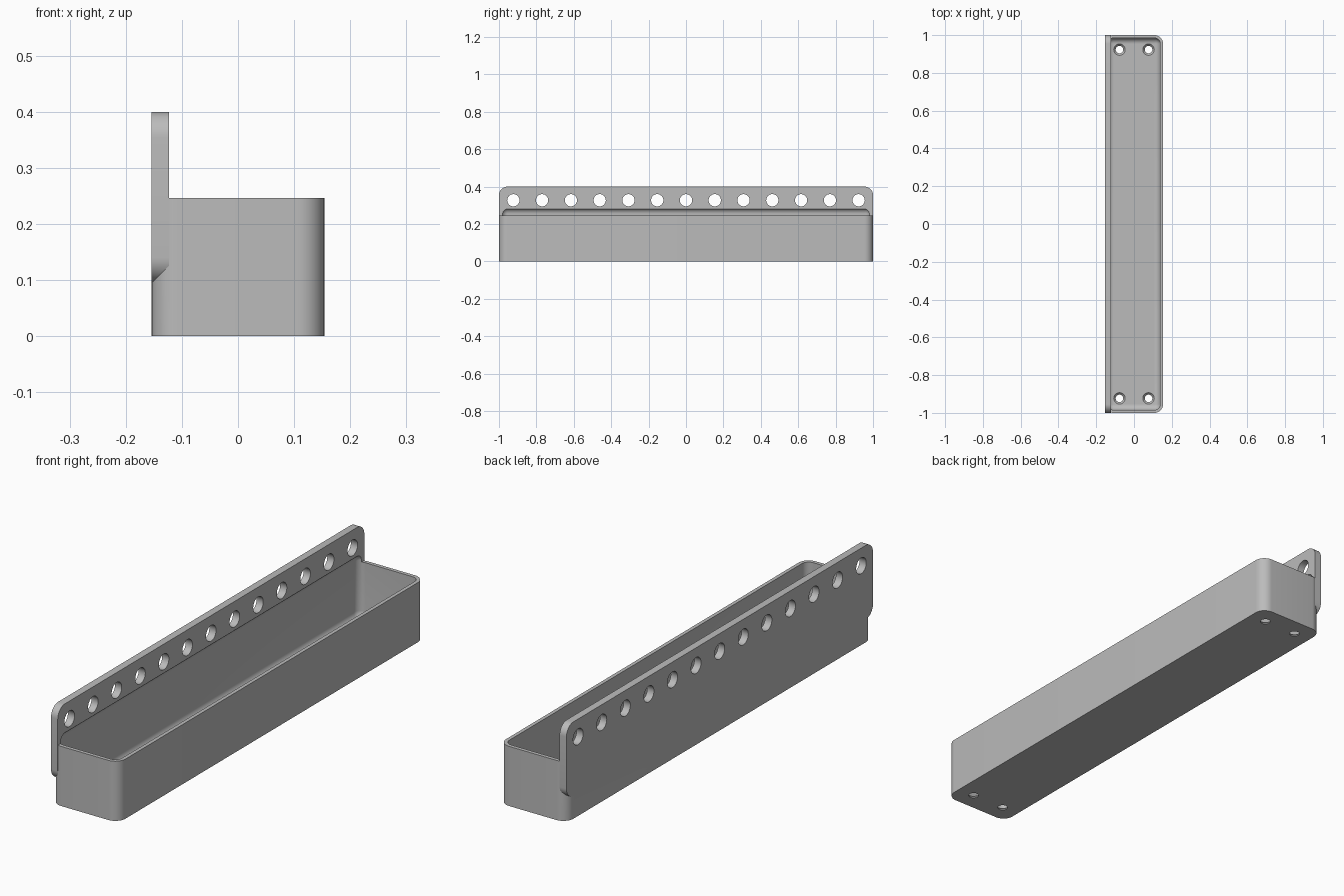
import bpy, bmesh
from math import radians
from mathutils import Matrix, Vector

if "Cube" in bpy.data.objects:
    bpy.data.objects.remove(bpy.data.objects["Cube"])

UNIT = 1 / 130            # design grid: 260 long, 40 wide, 52 high
HALF_X, HALF_Y = 20, 130
WALL, CORNER = 2, 6

grey = bpy.data.materials.new("matte_grey")
grey.use_nodes = True
grey.diffuse_color = (0.5, 0.5, 0.5, 1)
bsdf = next(n for n in grey.node_tree.nodes if n.type == 'BSDF_PRINCIPLED')
bsdf.inputs["Base Color"].default_value = (0.5, 0.5, 0.5, 1)


def finish(bm, name):
    bmesh.ops.transform(bm, matrix=Matrix.Diagonal((UNIT, UNIT, UNIT, 1)),
                        verts=bm.verts)
    bmesh.ops.recalc_face_normals(bm, faces=bm.faces)
    mesh = bpy.data.meshes.new(name)
    bm.to_mesh(mesh)
    bm.free()
    mesh.materials.append(grey)
    obj = bpy.data.objects.new(name, mesh)
    bpy.context.collection.objects.link(obj)
    return obj


def rounded_box(name, low, high, radius, axes):
    """Box whose edges running along the given axes are rounded."""
    low, high = Vector(low), Vector(high)
    stretch = Matrix.Diagonal(high - low)
    bm = bmesh.new()
    bmesh.ops.create_cube(bm, size=1)
    for v in bm.verts:
        v.co = (low + high) / 2 + stretch @ v.co
    edges = []
    for e in bm.edges:
        d = e.verts[0].co - e.verts[1].co
        if max(range(3), key=lambda i: abs(d[i])) in axes:
            edges.append(e)
    bmesh.ops.bevel(bm, geom=edges, offset=radius, segments=10,
                    profile=0.5, affect='EDGES')
    return finish(bm, name)


def add_cone(bm, centre, r_low, r_high, depth, turn=Matrix.Identity(4)):
    bmesh.ops.create_cone(bm, cap_ends=True, segments=40, radius1=r_low,
                          radius2=r_high, depth=depth,
                          matrix=Matrix.Translation(Vector(centre)) @ turn)


def combine(target, other, operation):
    mod = target.modifiers.new(operation.lower(), 'BOOLEAN')
    mod.operation = operation
    mod.solver = 'EXACT'
    mod.object = other
    bpy.context.view_layer.objects.active = target
    bpy.ops.object.modifier_apply(modifier=mod.name)
    bpy.data.objects.remove(other)


# Tub with rounded upright corners, and the tall mounting plate
tray = rounded_box("wall_tray", (-HALF_X, -HALF_Y, 0),
                   (HALF_X, HALF_Y, 32), CORNER, {2})
plate = rounded_box("mounting_plate", (-HALF_X, -HALF_Y, 12.3),
                    (-HALF_X + 4, HALF_Y, 52), CORNER, {0})
combine(tray, plate, 'UNION')

# Hollow, filleted all round and running up into the plate
hollow = rounded_box("hollow_cutter", (WALL - HALF_X, WALL - HALF_Y, WALL),
                     (HALF_X - WALL, HALF_Y - WALL, 37), 4, {0, 1, 2})
combine(tray, hollow, 'DIFFERENCE')

# Row of plate holes
bm = bmesh.new()
for i in range(-6, 7):
    add_cone(bm, (-18, i * 20, 42.5), 4.25, 4.25, 12,
             Matrix.Rotation(radians(90), 4, 'Y'))
combine(tray, finish(bm, "plate_hole_cutter"), 'DIFFERENCE')

# Countersunk floor holes: straight bores, then tapered mouths
bores, mouths = bmesh.new(), bmesh.new()
for x in (-10, 10):
    for y in (-120, 120):
        add_cone(bores, (x, y, 1), 2.6, 2.6, 8)
        add_cone(mouths, (x, y, 1.5), 2.6, 4.4, 2)
combine(tray, finish(bores, "bore_cutter"), 'DIFFERENCE')
combine(tray, finish(mouths, "countersink_cutter"), 'DIFFERENCE')

# Smooth rounds, crisp edges
bpy.ops.object.select_all(action='DESELECT')
tray.select_set(True)
bpy.context.view_layer.objects.active = tray
bpy.ops.object.shade_smooth_by_angle(angle=radians(30))
